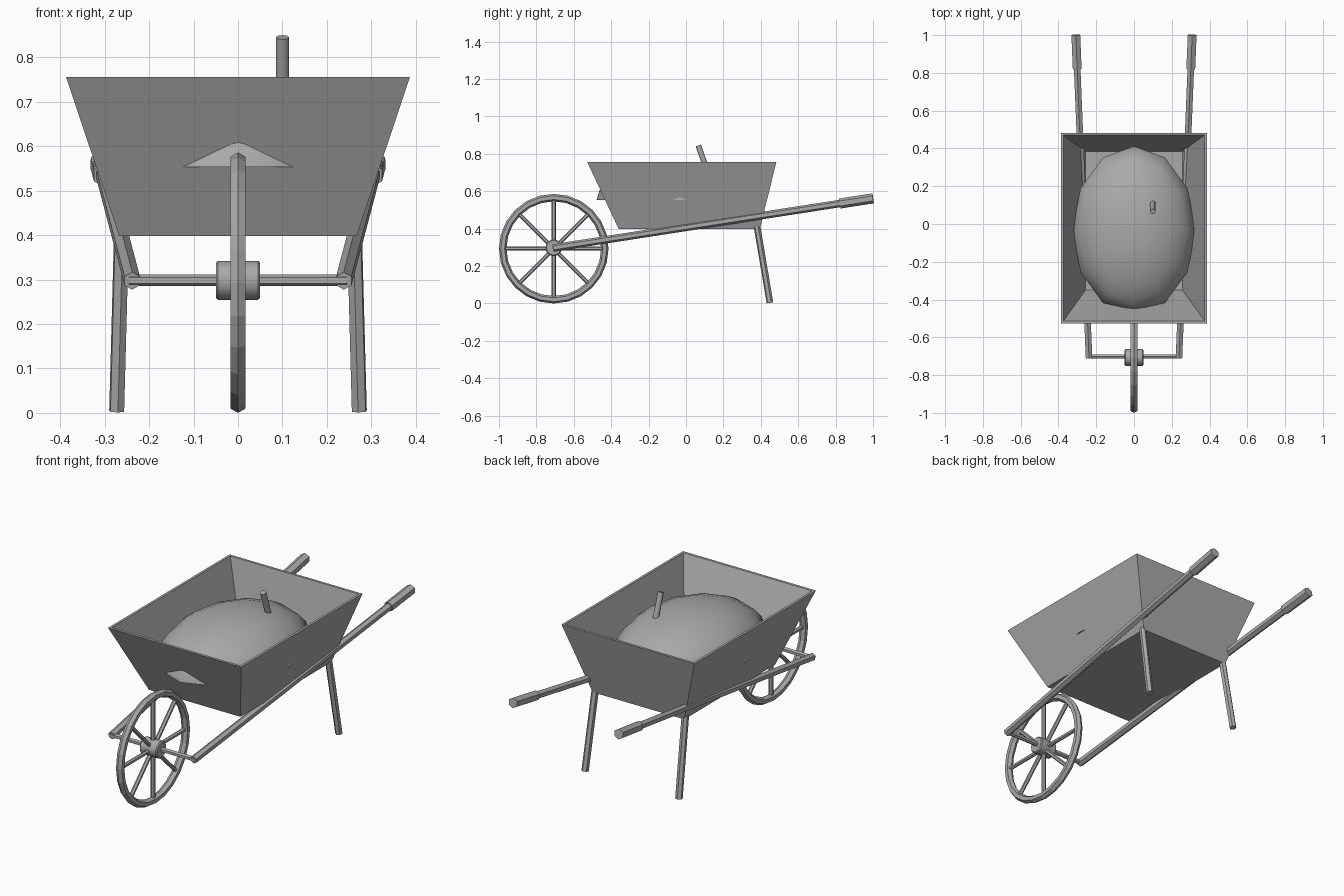
import bpy, bmesh, math
from mathutils import Vector

if "Cube" in bpy.data.objects:
    bpy.data.objects.remove(bpy.data.objects["Cube"])

grey = bpy.data.materials.new("plain grey")
grey.diffuse_color = (0.4, 0.4, 0.4, 1)
grey.use_nodes = True
grey.node_tree.nodes["Principled BSDF"].inputs["Base Color"].default_value = grey.diffuse_color


def finish(name, bm):
    bmesh.ops.recalc_face_normals(bm, faces=bm.faces)
    me = bpy.data.meshes.new(name)
    bm.to_mesh(me)
    bm.free()
    ob = bpy.data.objects.new(name, me)
    bpy.context.collection.objects.link(ob)
    me.materials.append(grey)
    return ob


def smooth(ob, degrees):
    bpy.ops.object.select_all(action='DESELECT')
    ob.select_set(True)
    bpy.context.view_layer.objects.active = ob
    bpy.ops.object.shade_smooth_by_angle(angle=math.radians(degrees))


def rod(name, a, b, r, sides=6):
    """Straight bar between two points."""
    a, b = Vector(a), Vector(b)
    bm = bmesh.new()
    bmesh.ops.create_cone(bm, cap_ends=True, segments=sides,
                          radius1=r, radius2=r, depth=(b - a).length)
    rot = (b - a).to_track_quat('Z', 'Y').to_matrix()
    for v in bm.verts:
        v.co = rot @ v.co + (a + b) / 2
    return finish(name, bm)


# wheel: hexagonal-section rim, hub, axle, eight spokes
WY, WZ, RIM, TUBE = -0.707, 0.293, 0.273, 0.02
N, M = 24, 6
bm = bmesh.new()
rings = []
for i in range(N):
    a = 2 * math.pi * i / N
    ring = []
    for j in range(M):
        t = 2 * math.pi * j / M
        r = RIM + TUBE * math.cos(t)
        ring.append(bm.verts.new((TUBE * math.sin(t), WY + r * math.cos(a), WZ + r * math.sin(a))))
    rings.append(ring)
for i in range(N):
    p, q = rings[i], rings[(i + 1) % N]
    for j in range(M):
        k = (j + 1) % M
        bm.faces.new((p[j], p[k], q[k], q[j]))
finish("wheel_rim", bm)

hub = rod("wheel_hub", (-0.05, WY, WZ + 0.005), (0.05, WY, WZ + 0.005), 0.044, 16)
bev = hub.modifiers.new("soft edge", 'BEVEL')
bev.width, bev.segments, bev.limit_method = 0.005, 1, 'ANGLE'
smooth(hub, 35)
rod("axle", (-0.245, WY + 0.005, 0.298), (0.245, WY + 0.005, 0.298), 0.013)
for i in range(8):
    a = math.pi * i / 4
    d = Vector((0, math.cos(a), math.sin(a)))
    c = Vector((0, WY, WZ))
    rod(f"spoke_{i + 1}", c + d * 0.03, c + d * 0.262, 0.011)

# handles, grips and legs on both sides
for s, side in ((-1, "left"), (1, "right")):
    a, b = Vector((s * 0.238, -0.71, 0.297)), Vector((s * 0.308, 1.0, 0.562))
    rod(f"{side}_handle", a, a.lerp(b, 0.93), 0.02)
    rod(f"{side}_grip", a.lerp(b, 0.896), b, 0.027)
    rod(f"{side}_leg", (s * 0.273, 0.449, 0.004), (s * 0.262, 0.38, 0.41), 0.018)

# tray: open tapered box with thin walls
bm = bmesh.new()


def loop(x, y0, y1, z):
    return [bm.verts.new(p) for p in ((-x, y0, z), (x, y0, z), (x, y1, z), (-x, y1, z))]


ob_ = loop(0.267, -0.36, 0.395, 0.398)
ot = loop(0.387, -0.528, 0.483, 0.756)
it = loop(0.374, -0.514, 0.470, 0.756)
ib = loop(0.257, -0.35, 0.385, 0.412)
for lo, hi in ((ob_, ot), (ot, it), (it, ib)):
    for i in range(4):
        k = (i + 1) % 4
        bm.faces.new((lo[i], lo[k], hi[k], hi[i]))
bm.faces.new(ob_)
bm.faces.new(ib)
finish("tray", bm)

# heaped load: twelve-sided dome that just breaks through the tray walls
bm = bmesh.new()
S, R = 12, 6
prev = None
for j in range(R):
    e = math.pi / 2 * j / R
    ring = []
    for i in range(S):
        a = 2 * math.pi * i / S
        ring.append(bm.verts.new((0.327 * math.cos(e) * math.cos(a),
                                  -0.033 + 0.445 * math.cos(e) * math.sin(a),
                                  0.553 + 0.198 * math.sin(e))))
    if prev:
        for i in range(S):
            k = (i + 1) % S
            bm.faces.new((prev[i], prev[k], ring[k], ring[i]))
    else:
        bm.faces.new(ring)
    prev = ring
top = bm.verts.new((0, -0.033, 0.751))
for i in range(S):
    bm.faces.new((prev[i], prev[(i + 1) % S], top))
smooth(finish("load_mound", bm), 45)

# short stick poking out of the load
smooth(rod("stick", (0.1, 0.13, 0.66), (0.1, 0.066, 0.845), 0.015, 8), 50)
